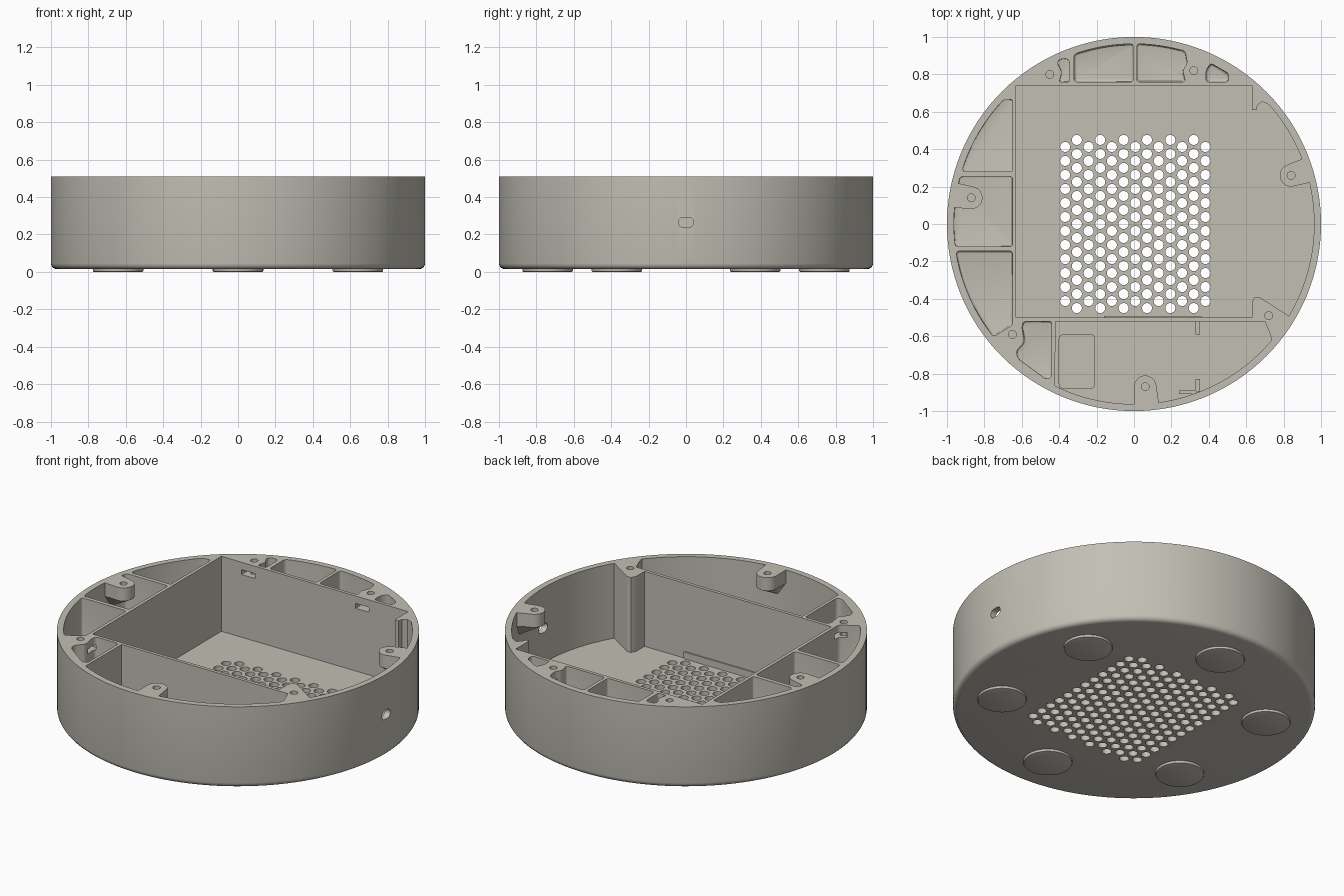
import bpy, bmesh, math
from math import sin, cos, radians, pi

if "Cube" in bpy.data.objects:
    bpy.data.objects.remove(bpy.data.objects["Cube"])

TOP, BASE, FLOOR, INNER = 0.51, 0.015, 0.053, 0.963

mat = bpy.data.materials.new("warm_grey_plastic")
mat.diffuse_color = (0.54, 0.52, 0.46, 1)
mat.use_nodes = True
mat.node_tree.nodes["Principled BSDF"].inputs["Base Color"].default_value = mat.diffuse_color


def arc(r, a0, a1, n=24, c=(0, 0)):
    return [(c[0] + r * cos(radians(a0 + (a1 - a0) * i / n)),
             c[1] + r * sin(radians(a0 + (a1 - a0) * i / n))) for i in range(n + 1)]


def circle(c, r, n=16):
    return arc(r, 0, 360, n, c)[:-1]


def add_prism(bm, pts, z0, z1, corner=0, fillet=0, seg=3):
    """Extruded outline with optional rounded corners and rounded bottom edge."""
    part = bmesh.new()
    face = part.faces.new([part.verts.new((x, y, z0)) for x, y in pts])
    new = bmesh.ops.extrude_face_region(part, geom=[face])["geom"]
    bmesh.ops.translate(part, vec=(0, 0, z1 - z0),
                        verts=[v for v in new if isinstance(v, bmesh.types.BMVert)])
    bmesh.ops.recalc_face_normals(part, faces=part.faces[:])
    if corner:
        sharp = [e for e in part.edges if abs(e.verts[0].co.z - e.verts[1].co.z) > 0.01
                 and e.calc_face_angle(0) > 0.5]
        bmesh.ops.bevel(part, geom=sharp, offset=corner, segments=4, profile=0.5,
                        affect='EDGES', clamp_overlap=True)
    if fillet:
        low = [e for e in part.edges if all(abs(v.co.z - z0) < 1e-5 for v in e.verts)]
        bmesh.ops.bevel(part, geom=low, offset=fillet, segments=seg, profile=0.5,
                        affect='EDGES', clamp_overlap=True)
    tmp = bpy.data.meshes.new("tmp")
    part.to_mesh(tmp)
    part.free()
    bm.from_mesh(tmp)
    bpy.data.meshes.remove(tmp)


def finish(bm, name):
    me = bpy.data.meshes.new(name)
    bm.to_mesh(me)
    bm.free()
    me.materials.append(mat)
    ob = bpy.data.objects.new(name, me)
    bpy.context.collection.objects.link(ob)
    return ob


def prisms(name, items, **kw):
    bm = bmesh.new()
    for pts, z0, z1 in items:
        add_prism(bm, pts, z0, z1, **kw)
    return finish(bm, name)


def cut(target, cutter, keep=False):
    bpy.context.view_layer.objects.active = target
    m = target.modifiers.new("cut", 'BOOLEAN')
    m.operation, m.solver, m.object = 'DIFFERENCE', 'EXACT', cutter
    bpy.ops.object.modifier_apply(modifier=m.name)
    if not keep:
        bpy.data.objects.remove(cutter)


def box(x0, x1, y0, y1):
    return [(x0, y0), (x1, y0), (x1, y1), (x0, y1)]


def boss(c):
    """Screw boss hanging from the rim, tapering back into the wall below."""
    a = math.atan2(c[1], c[0])
    d, n = (cos(a), sin(a)), (-sin(a), cos(a))
    deg = math.degrees(a)
    pts = arc(0.06, deg + 90, deg + 270, 14, c)
    for s, w in ((-1, 0.075), (1, 0.075)):
        pts.append((d[0] * 1.08 + s * n[0] * w, d[1] * 1.08 + s * n[1] * w))
    bm = bmesh.new()
    rings = []
    for z, k in ((0.7, 1), (0.43, 1), (0.35, 0.2)):
        rings.append([bm.verts.new((d[0] + (x - d[0]) * k, d[1] + (y - d[1]) * k, z))
                      for x, y in pts])
    count = len(pts)
    for r0, r1 in zip(rings, rings[1:]):
        for i in range(count):
            j = (i + 1) % count
            bm.faces.new((r0[i], r0[j], r1[j], r1[i]))
    bm.faces.new(rings[0])
    bm.faces.new(rings[-1])
    bmesh.ops.recalc_face_normals(bm, faces=bm.faces[:])
    return finish(bm, "boss_form")


# Round shell with a softened bottom edge
shell = prisms("shell", [(circle((0, 0), 1, 128), BASE, TOP)], fillet=0.03, seg=4)

# Main compartment, open to the right wall
main = prisms("main_cutter", [(
    [(-.63, -.5), (.63, -.5), (.63, -.42), (.645, -.39), (.67, -.39)]
    + arc(INNER, -30.7, 41.5, 30)
    + [(.685, .655), (.66, .635), (.655, .61), (.63, .61), (.63, .74), (-.63, .74)],
    FLOOR, 0.6)])
cut(main, boss((.84, .26)))
cut(shell, main)

# Front compartment
front = prisms("front_cutter", [(
    [(-.42, -.52)] + arc(INNER, -116, -40.3, 30) + [(.73, -.595), (.70, -.52)], FLOOR, 0.6)])
cut(front, boss((.06, -.87)))
cut(shell, front)

# Left middle pocket with its boss
left = prisms("left_cutter", [(
    [(-.65, -.12), (-.65, .255), (-.925, .255)] + arc(INNER, 165.5, 187.2, 8), FLOOR, 0.6)],
    corner=0.015, fillet=0.015)
cut(left, boss((-.87, .14)))
cut(shell, left)

# Remaining rim pockets
pockets = [
    [(-.65, .28), (-.65, .665)] + arc(INNER, 136.5, 162, 10) + [(-.91, .28)],
    [(-.65, -.54), (-.65, -.145), (-.95, -.145)] + arc(INNER, 190.5, 218.7, 10),
    [(-.44, -.52), (-.59, -.52), (-.60, -.55), (-.585, -.63), (-.63, -.68), (-.62, -.72),
     (-.47, -.83), (-.44, -.82)],
    [(-.40, .76), (-.345, .76), (-.345, .87), (-.36, .885), (-.40, .88), (-.41, .86),
     (-.385, .81)],
    [(-.32, .76), (-.005, .76)] + arc(INNER, 90.3, 109.4, 10),
    [(.015, .76), (.275, .76), (.26, .82), (.285, .86)] + arc(INNER, 73.5, 89.1, 10),
    [(.385, .76), (.505, .76), (.505, .805), (.41, .86), (.385, .82)],
]
cut(shell, prisms("pocket_cutter", [(p, FLOOR, 0.6) for p in pockets],
                  corner=0.015, fillet=0.015))

# Shallow recess in the front compartment floor
cut(shell, prisms("recess_cutter", [(box(-.40, -.21, -.88, -.59), 0.04, 0.1)], corner=0.025))

# Nut slots below the plain screw holes
cut(shell, prisms("slot_cutter", [
    (box(-.495, -.405, .70, .83), 0.435, 0.465),
    (box(.275, .365, .70, .85), 0.435, 0.465),
    (box(-.69, -.59, -.625, -.50), 0.435, 0.465)]))

# Screw holes
screws = [(.84, .26), (.06, -.87), (-.87, .14), (.72, -.49), (-.65, -.59), (-.45, .80), (.32, .82)]
cut(shell, prisms("screw_cutter", [(circle(c, 0.021), 0.30, 0.6) for c in screws]))

# Staggered vent holes through the floor
vents = []
for col in range(13):
    rows = 13 if col % 2 else 12
    for row in range(rows):
        vents.append((circle((-.368 + col * 0.0625, (row - (rows - 1) / 2) * 0.0749), 0.027, 16),
                      -0.05, 0.12))
cut(shell, prisms("vent_cutter", vents))

# Oblong cable hole in the right wall
port = prisms("port_cutter", [(arc(0.027, -90, 90, 8, (0.014, 0))
                               + arc(0.027, 90, 270, 8, (-0.014, 0)), 0.85, 1.1)])
for v in port.data.vertices:
    x, y, z = v.co
    v.co = (z, x, y + 0.265)
cut(shell, port)

# Retaining lip and ribs standing on the floor
prisms("floor_lip", [(box(-.16, .36, -.505, -.492), FLOOR - 0.005, 0.095)])
prisms("front_ribs", [(box(.33, .352, -.59, -.515), FLOOR - 0.005, 0.12),
                      (box(.33, .352, -.895, -.83), FLOOR - 0.005, 0.12),
                      (box(.24, .335, -.91, -.89), FLOOR - 0.005, 0.12)])

# Six round feet
prisms("feet", [(circle((0.74 * cos(pi / 6 + i * pi / 3), 0.74 * sin(pi / 6 + i * pi / 3)),
                        0.135, 48), 0, 0.022) for i in range(6)], fillet=0.006, seg=2)

for ob in bpy.data.objects:
    ob.select_set(True)
bpy.context.view_layer.objects.active = shell
bpy.ops.object.shade_smooth_by_angle(angle=radians(30))
